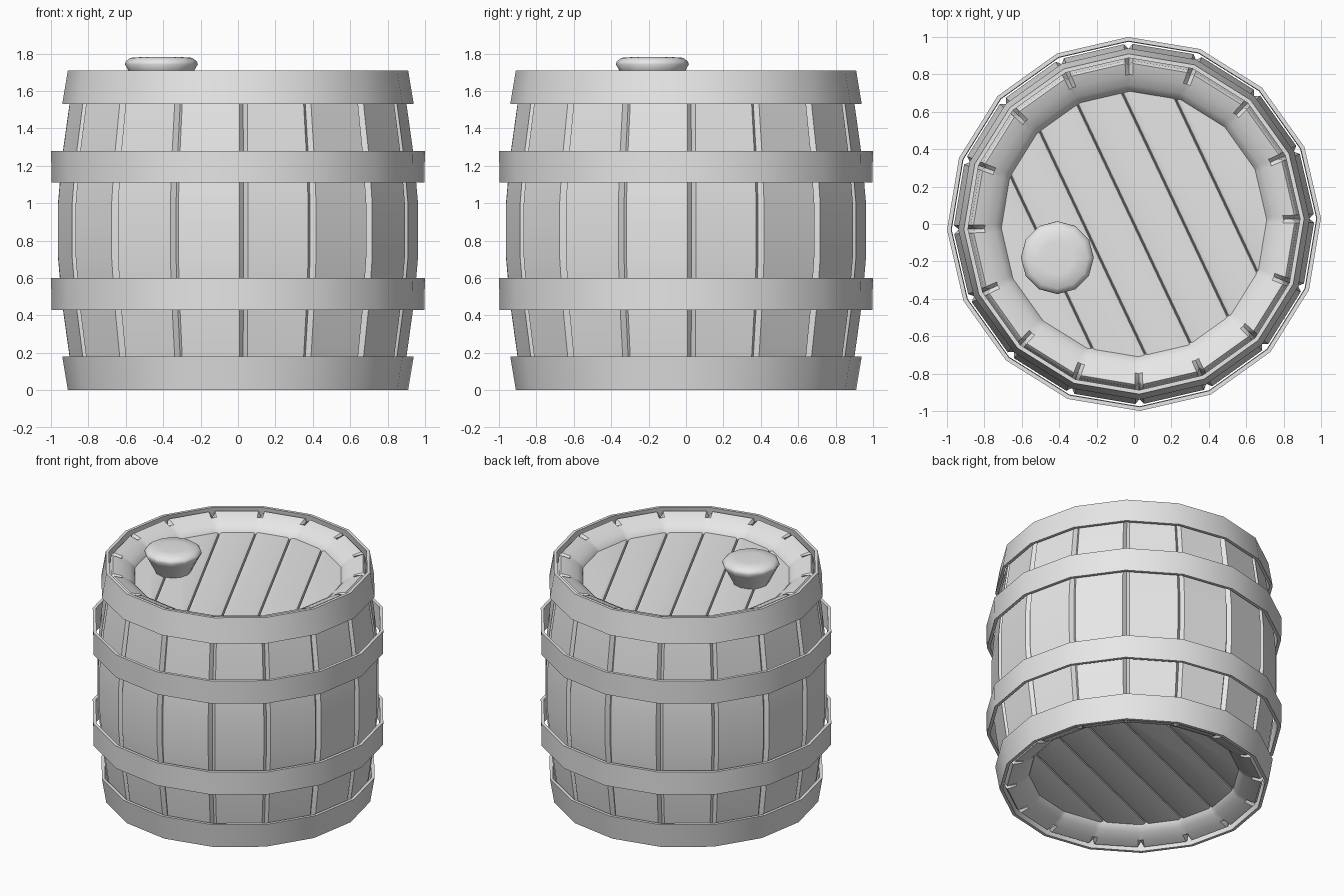
import bpy, bmesh, math
from mathutils import Matrix, Vector

if "Cube" in bpy.data.objects:
    bpy.data.objects.remove(bpy.data.objects["Cube"])

SIDES = 16
STEP = math.tau / SIDES
TURN = math.radians(1.8)      # slight twist of the whole barrel
HEIGHT = 1.71

grey = bpy.data.materials.new("plain grey")
grey.use_nodes = True
grey.diffuse_color = (0.8, 0.8, 0.8, 1)
grey.node_tree.nodes["Principled BSDF"].inputs["Base Color"].default_value = (0.8, 0.8, 0.8, 1)


def finish(bm, name, angle=40):
    bmesh.ops.recalc_face_normals(bm, faces=bm.faces)
    mesh = bpy.data.meshes.new(name)
    bm.to_mesh(mesh)
    bm.free()
    mesh.materials.append(grey)
    obj = bpy.data.objects.new(name, mesh)
    bpy.context.collection.objects.link(obj)
    bpy.ops.object.select_all(action='DESELECT')
    obj.select_set(True)
    bpy.context.view_layer.objects.active = obj
    bpy.ops.object.shade_smooth_by_angle(angle=math.radians(angle))
    return obj


def skin(bm, columns, closed_profile):
    """Join neighbouring columns of points into a ring of quads."""
    cols = [[bm.verts.new(p) for p in col] for col in columns]
    rows = len(cols[0])
    for i, a in enumerate(cols):
        b = cols[(i + 1) % len(cols)]
        for j in range(rows if closed_profile else rows - 1):
            k = (j + 1) % rows
            bm.faces.new((a[j], b[j], b[k], a[k]))
    return cols


def polar(r, angle, z):
    return Vector((r * math.cos(angle), r * math.sin(angle), z))


# Staves: lathed profile with a V groove along every seam
# each entry: radius, height, groove depth inward, groove depth downward
upper = [(0.967, 1.0, 0.03, 0), (0.957, 1.11, 0.03, 0), (0.94, 1.28, 0.03, 0),
         (0.905, 1.53, 0.03, 0), (0.877, 1.68, 0.03, 0.02),
         (0.862, 1.695, 0.03, 0.04), (0.80, 1.675, 0, 0),
         (0.745, 1.645, 0, 0), (0.715, 1.615, 0, 0), (0.70, 1.58, 0, 0)]
lower = [(r, HEIGHT - z, g, -d) for r, z, g, d in reversed(upper)]
profile = lower + upper
BEVEL = 0.024
columns = []
for s in range(SIDES):
    seam = TURN + s * STEP
    columns.append([polar(r - g, seam, z - d) for r, z, g, d in profile])
    for offset in (BEVEL, STEP - BEVEL):
        flat = math.cos(STEP / 2) / math.cos(offset - STEP / 2)
        columns.append([polar(r * flat, seam + offset, z) for r, z, g, d in profile])
bm = bmesh.new()
skin(bm, columns, True)
finish(bm, "staves", 35)


# Hoops: thin sixteen-sided bands
def hoop(name, z_low, r_low, z_high, r_high, wall=0.022):
    ring = [(r_low, z_low), (r_high, z_high), (r_high - wall, z_high), (r_low - wall, z_low)]
    bm = bmesh.new()
    skin(bm, [[polar(r, TURN + s * STEP, z) for r, z in ring] for s in range(SIDES)], True)
    finish(bm, name, 30)


hoop("bottom_hoop", 0, 0.91, 0.18, 0.94)
hoop("lower_middle_hoop", 0.43, 0.997, 0.60, 1.0)
hoop("upper_middle_hoop", 1.11, 0.997, 1.28, 1.0)
hoop("top_hoop", 1.53, 0.94, HEIGHT, 0.91)


# Lids: bevelled planks trimmed to the inside of the staves
def lid(name, angle, flipped):
    bm = bmesh.new()
    width, thick, top = 0.243, 0.06, 1.605
    for i in range(6):
        x = (i - 2.5) * width
        made = bmesh.ops.create_cube(bm, size=1, matrix=Matrix.Translation((x, 0, top - thick / 2))
                                     @ Matrix.Diagonal((width, 1.6, thick, 1)))
        edges = {e for v in made["verts"] for e in v.link_edges}
        long_top = [e for e in edges if all(v.co.z > top - 0.01 for v in e.verts)
                    and abs(e.verts[0].co.y - e.verts[1].co.y) > 1]
        bmesh.ops.bevel(bm, geom=long_top, offset=0.02, segments=2, profile=0.5, affect='EDGES')
    place = Matrix.Rotation(math.radians(angle), 4, 'Z')
    if flipped:
        place = place @ Matrix.Translation((0, 0, HEIGHT)) @ Matrix.Rotation(math.pi, 4, 'X')
    bm.transform(place)
    for s in range(SIDES):
        normal = polar(1, TURN + (s + 0.5) * STEP, 0)
        bmesh.ops.bisect_plane(bm, geom=bm.verts[:] + bm.edges[:] + bm.faces[:],
                               plane_co=normal * 0.71 * math.cos(STEP / 2),
                               plane_no=normal, clear_outer=True)
    bmesh.ops.holes_fill(bm, edges=[e for e in bm.edges if e.is_boundary], sides=0)
    finish(bm, name, 30)


lid("top_lid", 25.3, False)
lid("bottom_lid", -67, True)

# Stopper: tapered plug with a softly domed top
plug = [(0.115, 1.59), (0.178, 1.712), (0.195, 1.742), (0.19, 1.758), (0.165, 1.777), (0.09, 1.782)]
bm = bmesh.new()
centre = Vector((-0.41, -0.18, 0))
cols = skin(bm, [[centre + polar(r, s * math.tau / 12, z) for r, z in plug] for s in range(12)], False)
bm.faces.new([c[-1] for c in cols])
bm.faces.new([c[0] for c in cols])
finish(bm, "stopper", 50)
